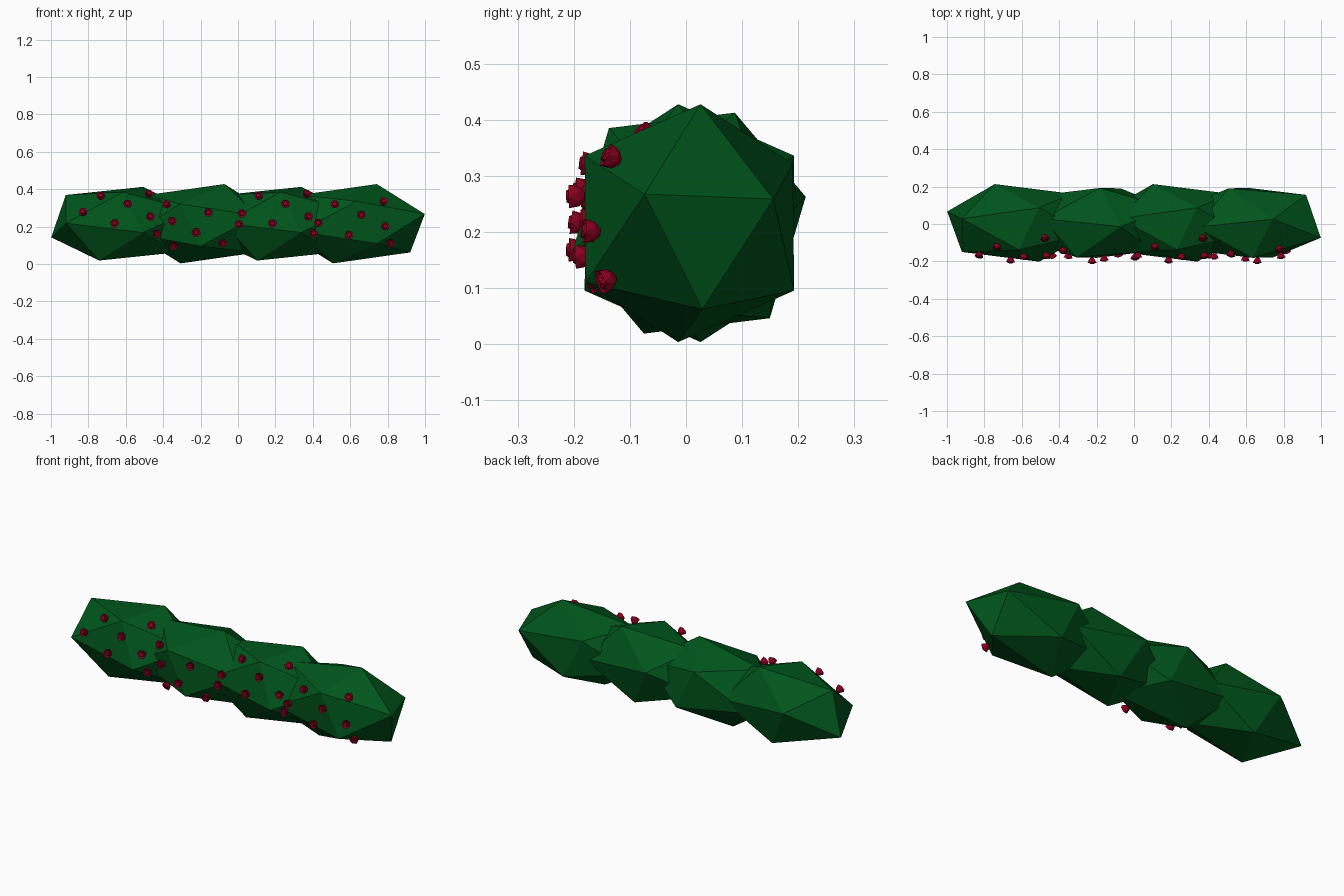
import bpy, bmesh, math
from mathutils import Matrix, Vector
from mathutils.bvhtree import BVHTree

cube = bpy.data.objects.get("Cube")
if cube:
    bpy.data.objects.remove(cube, do_unlink=True)


def material(name, rgb):
    mat = bpy.data.materials.new(name)
    mat.use_nodes = True
    color = (*rgb, 1)
    mat.diffuse_color = color
    bsdf = next(n for n in mat.node_tree.nodes if n.type == 'BSDF_PRINCIPLED')
    bsdf.inputs["Base Color"].default_value = color
    return mat


def add_object(name, mesh, matrix=None):
    obj = bpy.data.objects.new(name, mesh)
    bpy.context.scene.collection.objects.link(obj)
    if matrix:
        obj.matrix_world = matrix
    return obj


leaf_green = material("leaf green", (0.0, 0.089, 0.011))
rose_red = material("rose red", (0.26, 0.0, 0.014))

RADIUS = 0.222
STRETCH = 1.863
CENTER_Y, CENTER_Z = 0.006, 0.2155


# Bush: a faceted ball turned so one corner points along the hedge, then stretched
def bush_matrix(spin, flip):
    tip = Vector((0.199, -0.08, 0.05)).normalized()
    top = Vector((0.055, 0.02, 0.213))
    side = (top - tip * top.dot(tip)).normalized()
    # columns: the ball's x, y and z axes
    turn = Matrix((side, tip.cross(side), tip)).transposed().to_4x4()
    turn = Matrix.Rotation(math.radians(spin), 4, 'X') @ turn
    if flip:
        turn = Matrix.Rotation(math.pi, 4, 'Y') @ turn
    return Matrix.Diagonal((STRETCH, 1, 1, 1)) @ turn


def bush(name, x, spin, flip):
    bm = bmesh.new()
    bmesh.ops.create_icosphere(bm, subdivisions=1, radius=RADIUS)
    place = Matrix.Translation((x, CENTER_Y, CENTER_Z)) @ bush_matrix(spin, flip)
    bmesh.ops.transform(bm, matrix=place, verts=bm.verts)
    bmesh.ops.recalc_face_normals(bm, faces=bm.faces)
    tree = BVHTree.FromBMesh(bm)
    mesh = bpy.data.meshes.new(name)
    bm.to_mesh(mesh)
    bm.free()
    mesh.materials.append(leaf_green)
    add_object(name, mesh)
    return tree


# Rose: a narrow base, a flared pointed rim, and a smaller bud rising inside it
ROSE_PROFILE = [(0.008, 0.0), (0.018, 0.010), (0.024, 0.028),
                (0.015, 0.024), (0.012, 0.033)]
PETALS = 6


def rose_mesh():
    bm = bmesh.new()
    rings = []
    for level, (r, z) in enumerate(ROSE_PROFILE):
        # each ring is turned half a petal, which makes the pointed edges
        angles = [(i + level / 2) * math.tau / PETALS for i in range(PETALS)]
        rings.append([bm.verts.new((r * math.cos(a), r * math.sin(a), z)) for a in angles])
    for low, high in zip(rings, rings[1:]):
        for i in range(PETALS):
            j = (i + 1) % PETALS
            bm.faces.new((low[i], low[j], high[i]))
            bm.faces.new((low[j], high[j], high[i]))
    bm.faces.new(rings[0][::-1])
    bm.faces.new(rings[-1])
    mesh = bpy.data.meshes.new("rose")
    bm.to_mesh(mesh)
    bm.free()
    mesh.materials.append(rose_red)
    return mesh


# Rose places relative to the bush centre (x, z)
SCATTER_A = [(-0.2, 0.055), (-0.105, 0.142), (-0.035, 0), (0.035, 0.105),
             (0.145, 0.147), (0.155, 0.035), (0.185, -0.05)]
SCATTER_B = [(-0.195, 0.005), (-0.105, 0.1), (-0.03, -0.06), (0.035, 0.048),
             (0.15, 0.11), (0.16, -0.015), (0.185, -0.098)]

# Hedge sections: name, x, spin about the hedge, turned half round, roses
SECTIONS = [("left", 0.625, -1, False, SCATTER_B),
            ("middle_left", 0.22, -18, False, SCATTER_A),
            ("middle_right", -0.19, -1, True, SCATTER_B),
            ("right", -0.625, -18, False, SCATTER_A)]

trees = [bush(f"hedge_{n}", x, spin, flip) for n, x, spin, flip, _ in SECTIONS]
rose = rose_mesh()
front = Vector((0, -1, 0))

for name, x, spin, flip, scatter in SECTIONS:
    sign = -1 if flip else 1
    for i, (dx, dz) in enumerate(scatter):
        start = Vector((x + sign * dx, -1, CENTER_Z + sign * dz))
        hits = [t.ray_cast(start, -front) for t in trees]
        spot, normal, _, _ = min((h for h in hits if h[0]), key=lambda h: h[3])
        # face between the leaf surface and the front, centred on the chosen place
        facing = (normal + front).normalized()
        shift = Vector((facing.x, 0, facing.z)) * 0.017
        shift -= normal * shift.dot(normal)
        turn = facing.to_track_quat('Z', 'Y').to_matrix().to_4x4()
        add_object(f"rose_{name}_{i + 1}", rose,
                   Matrix.Translation(spot - shift + normal * 0.001) @ turn)
